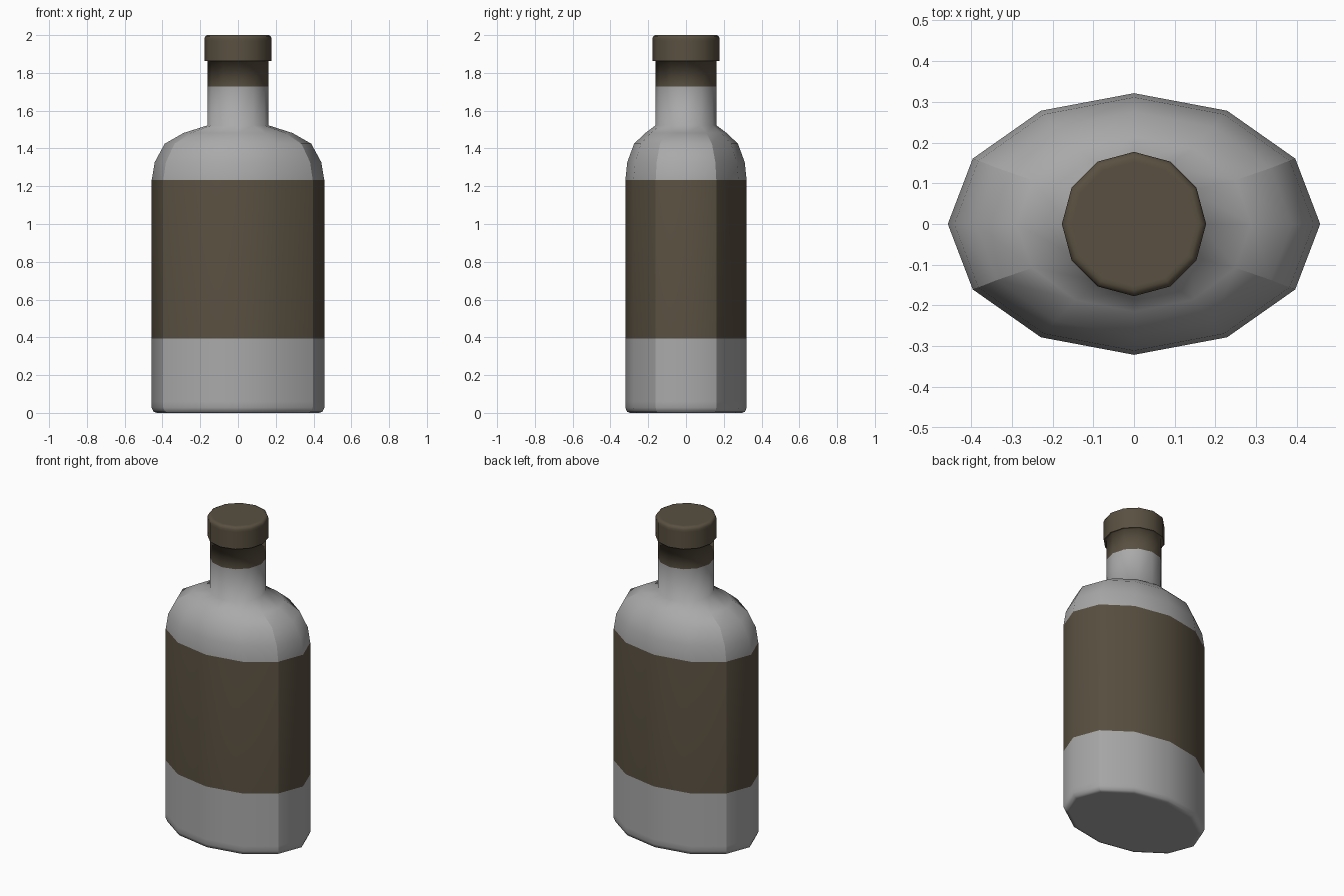
import bpy, bmesh, math

if "Cube" in bpy.data.objects:
    bpy.data.objects.remove(bpy.data.objects["Cube"])

SIDES = 12


def material(name, rgb):
    mat = bpy.data.materials.new(name)
    mat.diffuse_color = (*rgb, 1)
    mat.use_nodes = True
    mat.node_tree.nodes["Principled BSDF"].inputs["Base Color"].default_value = mat.diffuse_color
    return mat


grey = material("grey_glass", (0.40, 0.40, 0.40))
brown = material("brown", (0.10, 0.08, 0.052))


def loft(name, rings, mats, brown_bands=(), creased=(), crease_top=0.0,
         sharp_ring=None, cap_bottom=False, cap_top=False):
    """Skin (x radius, y radius, z) twelve-sided rings with smooth shading.
    creased: columns kept sharp below crease_top; sharp_ring: ring kept sharp."""
    bm = bmesh.new()
    loops = [[bm.verts.new((rx * math.cos(i * math.tau / SIDES),
                            ry * math.sin(i * math.tau / SIDES), z))
              for i in range(SIDES)] for rx, ry, z in rings]
    for k, (a, b) in enumerate(zip(loops, loops[1:])):
        for i in range(SIDES):
            j = (i + 1) % SIDES
            face = bm.faces.new((a[i], a[j], b[j], b[i]))
            face.material_index = 1 if k in brown_bands else 0
    if cap_bottom:
        bm.faces.new(loops[0][::-1])
    if cap_top:
        bm.faces.new(loops[-1])
    for face in bm.faces:
        face.smooth = True
    for i in creased:
        for a, b in zip(loops, loops[1:]):
            if b[i].co.z < crease_top:
                bm.edges.get((a[i], b[i])).smooth = False
    if sharp_ring is not None:
        ring = loops[sharp_ring]
        for i in range(SIDES):
            bm.edges.get((ring[i - 1], ring[i])).smooth = False
    mesh = bpy.data.meshes.new(name)
    bm.to_mesh(mesh)
    bm.free()
    for mat in mats:
        mesh.materials.append(mat)
    obj = bpy.data.objects.new(name, mesh)
    bpy.context.collection.objects.link(obj)
    return obj


BX, BY, N, C = 0.457, 0.321, 0.162, 0.177

# Oval glass bottle: rounded foot, label band, shoulder, round neck
loft("bottle", [(0.42, 0.287, 0), (0.43, 0.297, 0), (0.447, 0.312, 0.006),
                (BX, BY, 0.028), (BX, BY, 0.06), (BX, BY, 0.395),
                (BX, BY, 1.232),
                (0.441, 0.311, 1.327), (0.388, 0.275, 1.425),
                (0.288, 0.215, 1.482), (N, N, 1.522), (N, N, 1.728)],
     [grey, brown], brown_bands=(5,), creased=(1, 5, 7, 11), crease_top=1.5,
     cap_bottom=True)

# Neck seal and stopper cap with a softened top rim
loft("neck_seal_and_cap", [(N, N, 1.728), (N, N, 1.862), (C, C, 1.862),
                           (C, C, 1.97), (C, C, 1.984),
                           (C - 0.005, C - 0.005, 1.995),
                           (C - 0.015, C - 0.015, 2.0),
                           (C - 0.025, C - 0.025, 2.0)],
     [brown], sharp_ring=2, cap_top=True)
